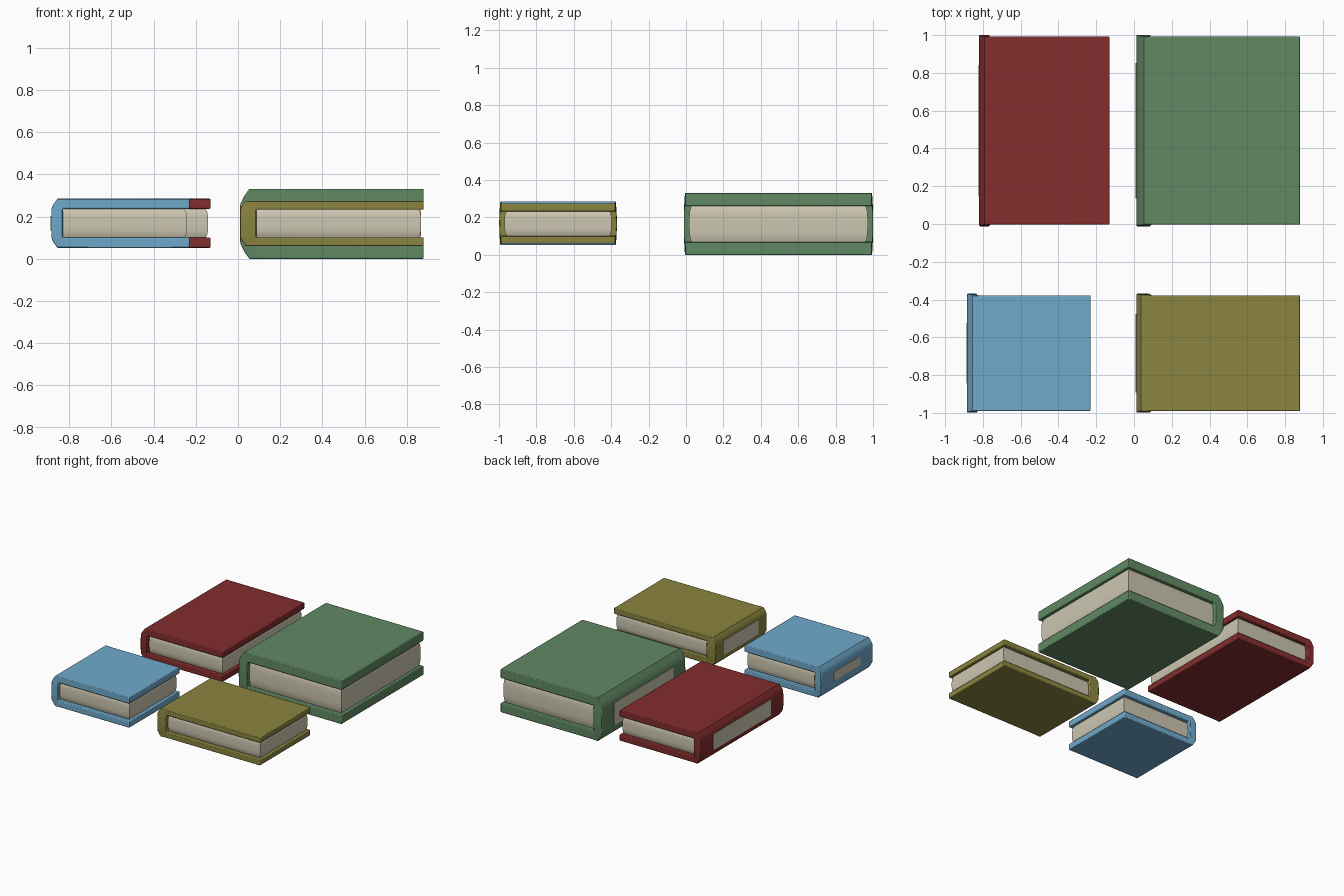
import bpy, bmesh

if "Cube" in bpy.data.objects:
    bpy.data.objects.remove(bpy.data.objects["Cube"])

def material(name, rgb):
    m = bpy.data.materials.new(name)
    m.diffuse_color = (*rgb, 1)
    m.use_nodes = True
    m.node_tree.nodes["Principled BSDF"].inputs["Base Color"].default_value = m.diffuse_color
    return m

paper = material("paper", (0.61, 0.57, 0.44))

def finish(name, bm, mat, bevel=0.0):
    bmesh.ops.recalc_face_normals(bm, faces=bm.faces)
    me = bpy.data.meshes.new(name)
    bm.to_mesh(me)
    bm.free()
    me.materials.append(mat)
    ob = bpy.data.objects.new(name, me)
    bpy.context.collection.objects.link(ob)
    bpy.ops.object.select_all(action='DESELECT')
    ob.select_set(True)
    bpy.context.view_layer.objects.active = ob
    bpy.ops.object.shade_smooth_by_angle(angle=0.6)
    if bevel:
        mod = ob.modifiers.new("soft_edges", 'BEVEL')
        mod.width, mod.segments = bevel, 2
        mod.limit_method, mod.angle_limit = 'ANGLE', 1.0
    return ob

def cover(name, x0, x1, y0, y1, z0, z1, t, spine, mat):
    """C-shaped case: two boards joined by a rounded spine."""
    zm, h = (z0 + z1) / 2, (z1 - z0) / 2
    d = t * 0.6
    # upper half as (outer x, outer height, inner x, inner height, end bulge)
    xi = x0 + spine
    half = [(x1, h, x1, h - t, 0), (xi + 0.01, h, xi + 0.01, h - t, 0),
            (x0 + d, h, xi, h - t, 0.003),
            (x0 + d * 0.4, h - t * 0.5, xi, h - t * 1.15, 0.005),
            (x0, h - t, xi, (h - t) * 0.7, 0.007)]
    rows = half + [(x0, 0, xi, 0, 0.009)]
    rows += [(a, -b, c, -e, f) for a, b, c, e, f in reversed(half)]
    bm = bmesh.new()
    rings = []
    for ox, oz, ix, iz, b in rows:
        rings.append([bm.verts.new(p) for p in (
            (ox, y0 - b, zm + oz), (ox, y1 + b, zm + oz),
            (ix, y1 + b, zm + iz), (ix, y0 - b, zm + iz))])
    for a, b in zip(rings, rings[1:]):
        for i in range(4):
            j = (i + 1) % 4
            bm.faces.new((a[i], a[j], b[j], b[i]))
    bm.faces.new(rings[0])
    bm.faces.new(rings[-1])
    return finish(name, bm, mat, 0.005)

def pages(name, x0, x1, y0, y1, z0, z1, bulge=0.012, steps=8):
    """Paper block whose sides swell slightly at mid height."""
    bm = bmesh.new()
    rings = []
    for k in range(steps + 1):
        u = 2 * k / steps - 1
        s = bulge * u ** 4
        z = z0 + (z1 - z0) * k / steps
        rings.append([bm.verts.new(p) for p in (
            (x0, y0 + s, z), (x1 - s, y0 + s, z), (x1 - s, y1 - s, z), (x0, y1 - s, z))])
    for a, b in zip(rings, rings[1:]):
        for i in range(4):
            j = (i + 1) % 4
            bm.faces.new((a[i], a[j], b[j], b[i]))
    bm.faces.new(rings[0])
    bm.faces.new(rings[-1])
    return finish(name, bm, paper)

def label(name, x, y0, y1, z0, z1):
    """Thin pale panel set on the spine."""
    bm = bmesh.new()
    bmesh.ops.create_cube(bm, size=1)
    for v in bm.verts:
        v.co = (x + v.co.x * 0.006, (y0 + y1) / 2 + v.co.y * (y1 - y0),
                (z0 + z1) / 2 + v.co.z * (z1 - z0))
    return finish(name, bm, paper)

# name, x range, y range, z range, board thickness, spine depth, label length and height share, colour
books = [
    ("red_book", -0.82, -0.13, -0.003, 0.992, 0.052, 0.285, 0.048, 0.055, 0.70, 0.90, (0.23, 0.026, 0.026)),
    ("green_book", 0.012, 0.88, -0.003, 0.992, 0.0, 0.332, 0.07, 0.075, 0.72, 0.90, (0.12, 0.25, 0.125)),
    ("blue_book", -0.885, -0.23, -0.99, -0.378, 0.052, 0.285, 0.048, 0.055, 0.52, 0.50, (0.16, 0.40, 0.60)),
    ("olive_book", 0.012, 0.88, -0.99, -0.378, 0.06, 0.275, 0.042, 0.075, 0.68, 0.85, (0.26, 0.235, 0.05)),
]

for name, x0, x1, y0, y1, z0, z1, t, sp, ll, lh, rgb in books:
    cover(name + "_cover", x0, x1, y0, y1, z0, z1, t, sp, material(name + "_cloth", rgb))
    pages(name + "_pages", x0 + sp - 0.01, x1 - 0.012, y0 + 0.02, y1 - 0.02,
          z0 + t - 0.003, z1 - t + 0.003)
    ym, zm = (y0 + y1) / 2, (z0 + z1) / 2
    hy, hz = (y1 - y0) / 2 * ll, ((z1 - z0) / 2 - t) * lh
    label(name + "_spine_label", x0, ym - hy, ym + hy, zm - hz, zm + hz)
